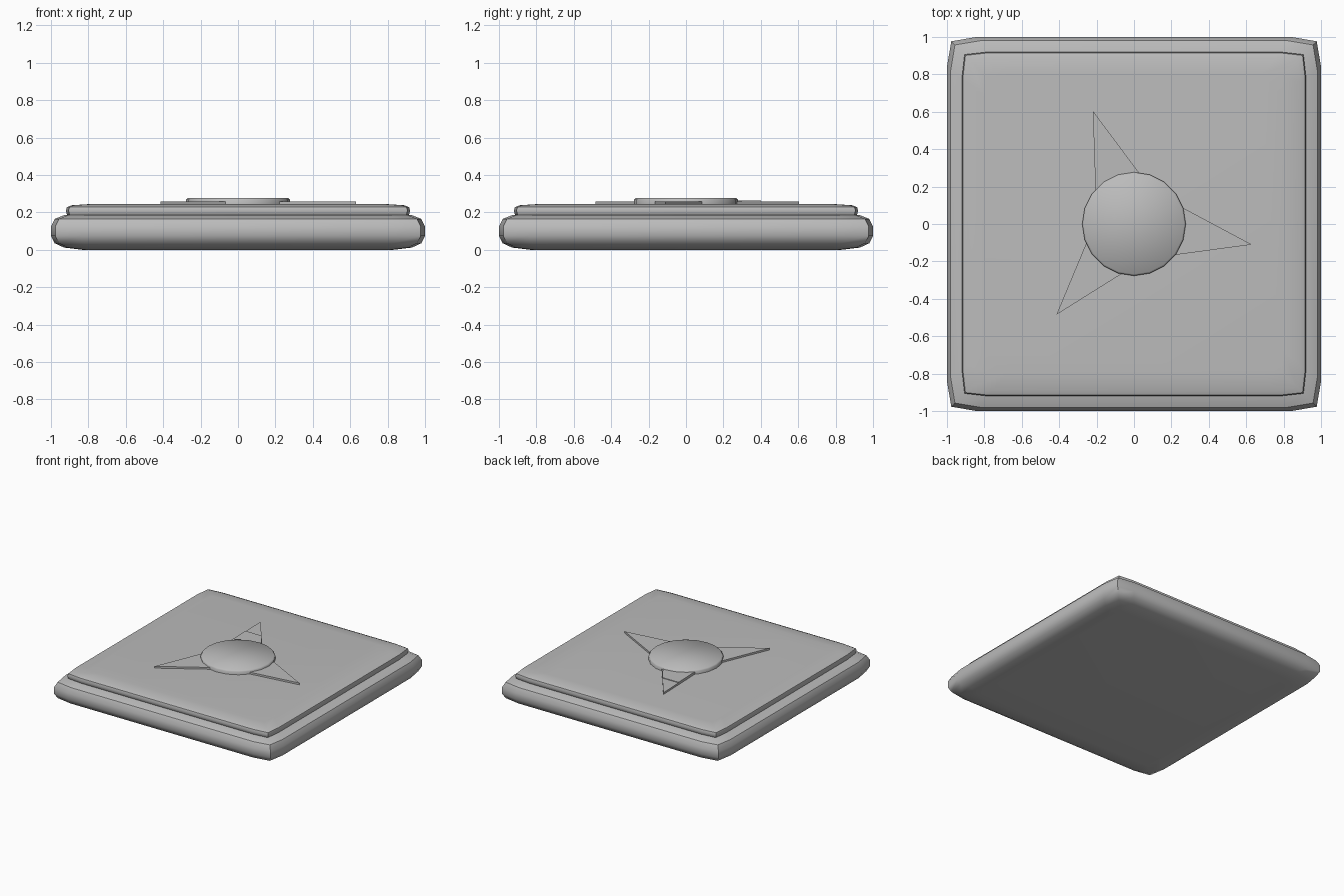
import bpy, bmesh, math

cube = bpy.data.objects.get("Cube")
if cube:
    bpy.data.objects.remove(cube, do_unlink=True)

grey = bpy.data.materials.new("plain grey")
grey.use_nodes = True
colour = (0.5, 0.5, 0.5, 1)
grey.diffuse_color = colour
grey.node_tree.nodes["Principled BSDF"].inputs["Base Color"].default_value = colour


def loft(name, rings, angle):
    """Closed solid through a stack of equal-length rings."""
    bm = bmesh.new()
    loops = [[bm.verts.new(p) for p in ring] for ring in rings]
    n = len(loops[0])
    for low, high in zip(loops, loops[1:]):
        for i in range(n):
            j = (i + 1) % n
            bm.faces.new((low[i], low[j], high[j], high[i]))
    bm.faces.new(loops[0][::-1])
    bm.faces.new(loops[-1])
    bmesh.ops.recalc_face_normals(bm, faces=bm.faces)
    mesh = bpy.data.meshes.new(name)
    bm.to_mesh(mesh)
    bm.free()
    mesh.materials.append(grey)
    obj = bpy.data.objects.new(name, mesh)
    bpy.context.collection.objects.link(obj)
    bpy.ops.object.select_all(action='DESELECT')
    obj.select_set(True)
    bpy.context.view_layer.objects.active = obj
    bpy.ops.object.shade_smooth_by_angle(angle=math.radians(angle))
    return obj


def soft_square(half, z, flat, corner):
    """Square outline with straight sides and blunted corners."""
    ring = []
    for k in range(4):
        c, s = round(math.cos(k * math.pi / 2)), round(math.sin(k * math.pi / 2))
        for x, y in ((1, -flat), (1, flat), (corner, corner)):
            ring.append((half * (x * c - y * s), half * (x * s + y * c), z))
    return ring


def slab(name, profile, flat, corner):
    return loft(name, [soft_square(h, z, flat, corner) for h, z in profile], 40)


# Thick rounded base
slab("base_slab", [(0.83, 0), (0.93, 0.012), (0.98, 0.035), (1, 0.075), (1, 0.125),
                   (0.98, 0.165), (0.93, 0.185), (0.85, 0.19)], 0.84, 0.977)

# Thinner raised plate
slab("top_plate", [(0.90, 0.17), (0.915, 0.19), (0.92, 0.21), (0.915, 0.228),
                   (0.89, 0.238), (0.80, 0.244)], 0.85, 0.985)


# Central disc with a softened rim
def circle(r, z, n=20):
    return [(r * math.cos(2 * math.pi * i / n), r * math.sin(2 * math.pi * i / n), z)
            for i in range(n)]


loft("centre_disc", [circle(0.277, 0.235), circle(0.277, 0.268), circle(0.268, 0.278)], 50)


# Three flat pointed blades around the disc
def blade(name, outline, top):
    loft(name, [[(x, y, z) for x, y in outline] for z in (0.235, top)], 30)


blade("back_blade", [(-0.205, 0.16), (0.03, 0.27), (-0.22, 0.605)], 0.259)
blade("left_blade", [(0.2, -0.168), (0.63, -0.11), (0.24, 0.098)], 0.259)
blade("right_blade", [(-0.25, -0.09), (-0.415, -0.485), (-0.04, -0.25)], 0.259)

# Slight step at the root of the back blade
blade("back_blade_step", [(-0.206, 0.18), (0.02, 0.27), (-0.068, 0.4), (-0.213, 0.4)], 0.264)
